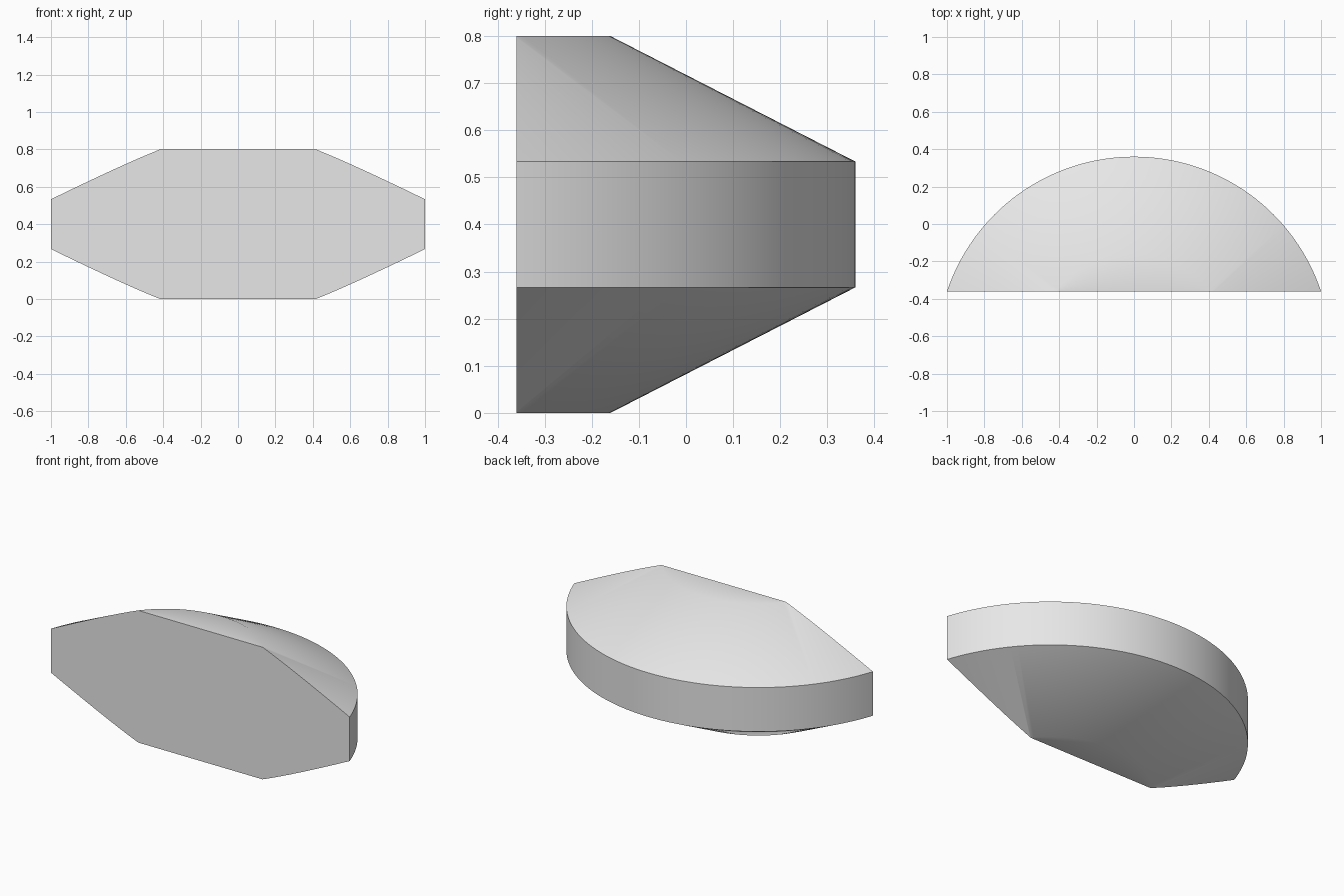
import bpy
import bmesh
import math
from mathutils import Vector

if "Cube" in bpy.data.objects:
    bpy.data.objects.remove(bpy.data.objects["Cube"], do_unlink=True)

# Single neutral material
grey = bpy.data.materials.new("light grey")
grey.use_nodes = True
colour = (0.8, 0.8, 0.8, 1)
grey.diffuse_color = colour
grey.node_tree.nodes["Principled BSDF"].inputs["Base Color"].default_value = colour

# Turned profile: (radius, height) from the bottom axis point to the top one
RIM, HUB, HEIGHT = 1.0544, 0.534, 0.8
FRONT, BACK = -0.36, 0.36
axis = Vector((0, BACK - RIM, 0))
profile = [(0, 0), (HUB, 0), (RIM, HEIGHT / 3),
           (RIM, HEIGHT * 2 / 3), (HUB, HEIGHT), (0, HEIGHT)]

bm = bmesh.new()
verts = [bm.verts.new(axis + Vector((r, 0, z))) for r, z in profile]
edges = [bm.edges.new(pair) for pair in zip(verts, verts[1:])]
bmesh.ops.spin(bm, geom=verts + edges, cent=axis, axis=(0, 0, 1),
               angle=math.pi, steps=80)
bmesh.ops.remove_doubles(bm, verts=bm.verts[:], dist=0.0001)

# Slice off the inner part and close the flat front
cut = bmesh.ops.bisect_plane(bm, geom=bm.verts[:] + bm.edges[:] + bm.faces[:],
                             plane_co=(0, FRONT, 0), plane_no=(0, -1, 0),
                             clear_outer=True)
rim = [e for e in cut["geom_cut"] if isinstance(e, bmesh.types.BMEdge)]
bmesh.ops.contextual_create(bm, geom=rim)
bmesh.ops.recalc_face_normals(bm, faces=bm.faces[:])

mesh = bpy.data.meshes.new("bevelled_disc_segment")
bm.to_mesh(mesh)
bm.free()
mesh.materials.append(grey)
segment = bpy.data.objects.new("bevelled_disc_segment", mesh)
bpy.context.collection.objects.link(segment)

# Smooth the turned surface, keep the rim and front edges sharp
bpy.ops.object.select_all(action="DESELECT")
segment.select_set(True)
bpy.context.view_layer.objects.active = segment
bpy.ops.object.shade_smooth_by_angle(angle=math.radians(30))
